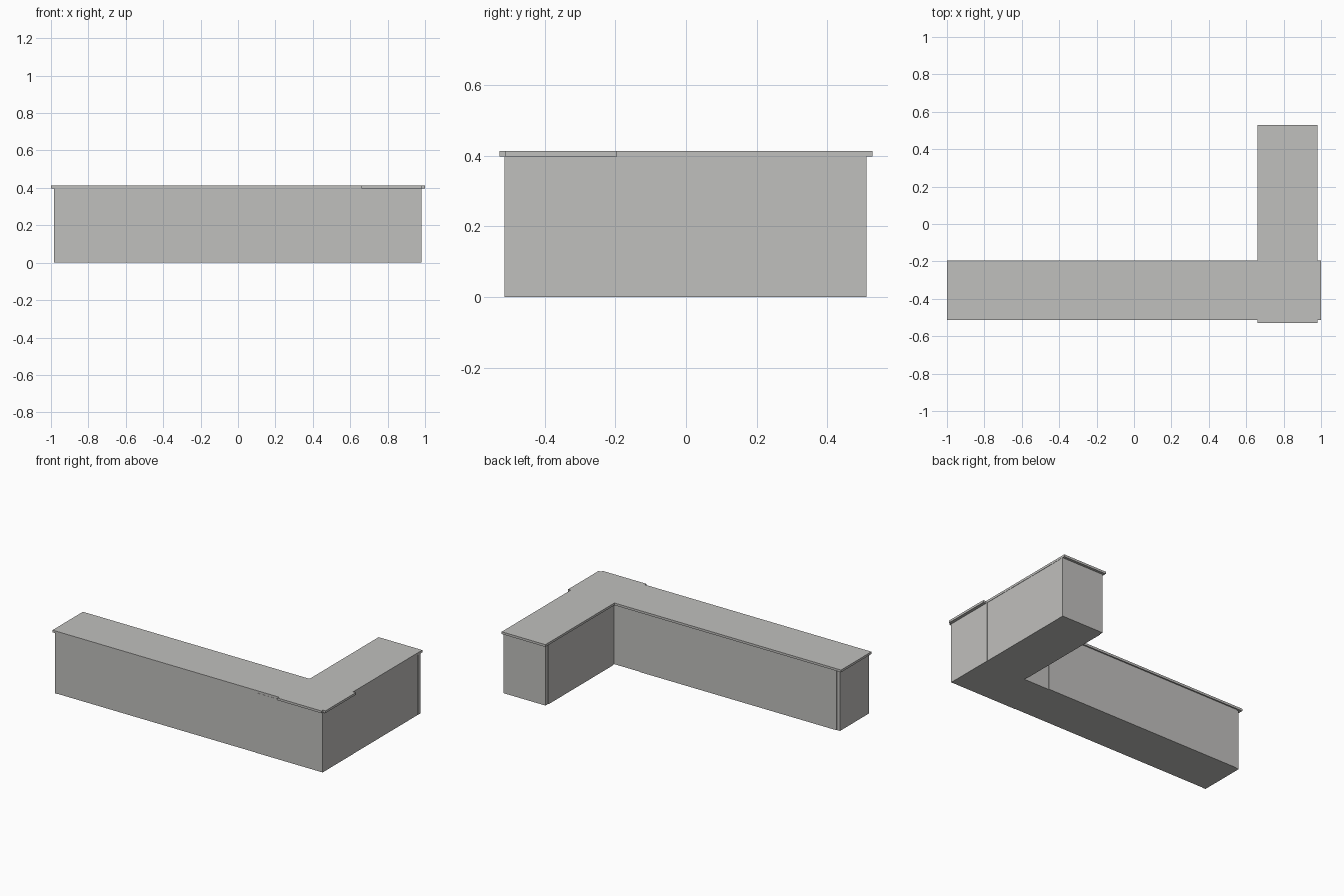
import bpy
import bmesh

if "Cube" in bpy.data.objects:
    bpy.data.objects.remove(bpy.data.objects["Cube"])

# One flat warm grey for the whole counter
grey = bpy.data.materials.new("warm_grey")
grey.diffuse_color = (0.53, 0.525, 0.51, 1)
grey.use_nodes = True
grey.node_tree.nodes["Principled BSDF"].inputs["Base Color"].default_value = grey.diffuse_color

BODY_TOP, TOP = 0.398, 0.413


def prism(name, outline, z0, z1):
    """Extrude a flat floor outline from z0 up to z1."""
    bm = bmesh.new()
    base = bm.faces.new([bm.verts.new((x, y, z0)) for x, y in outline])
    ext = bmesh.ops.extrude_face_region(bm, geom=[base])
    for v in ext["geom"]:
        if isinstance(v, bmesh.types.BMVert):
            v.co.z = z1
    bmesh.ops.recalc_face_normals(bm, faces=bm.faces)
    mesh = bpy.data.meshes.new(name)
    bm.to_mesh(mesh)
    bm.free()
    mesh.materials.append(grey)
    obj = bpy.data.objects.new(name, mesh)
    bpy.context.collection.objects.link(obj)
    return obj


def box(name, x0, x1, y0, y1):
    return prism(name, [(x0, y0), (x1, y0), (x1, y1), (x0, y1)], 0, BODY_TOP)


# Long run: end filler and two cabinets
box("long_end_filler", -0.983, -0.961, -0.514, -0.208)
box("long_cabinet_left", -0.961, -0.29, -0.512, -0.204)
box("long_cabinet_right", -0.29, 0.485, -0.512, -0.204)

# Corner cabinet with a small filler return at the inner corner
prism("corner_cabinet", [(0.485, -0.514), (0.98, -0.514), (0.98, -0.183),
                         (0.672, -0.183), (0.672, -0.208), (0.485, -0.208)],
      0, BODY_TOP)

# Short run: two cabinets and end filler
box("short_cabinet_narrow", 0.668, 0.979, -0.183, 0.041)
box("short_cabinet_wide", 0.668, 0.979, 0.041, 0.483)
box("short_end_filler", 0.672, 0.98, 0.483, 0.511)

# Worktop: two crossing slabs merged into one outline
prism("worktop", [(-1, -0.513), (0.661, -0.513), (0.661, -0.528), (0.981, -0.528),
                  (0.981, -0.513), (1, -0.513), (1, -0.195), (0.981, -0.195),
                  (0.981, 0.528), (0.661, 0.528), (0.661, -0.195), (-1, -0.195)],
      BODY_TOP, TOP)
